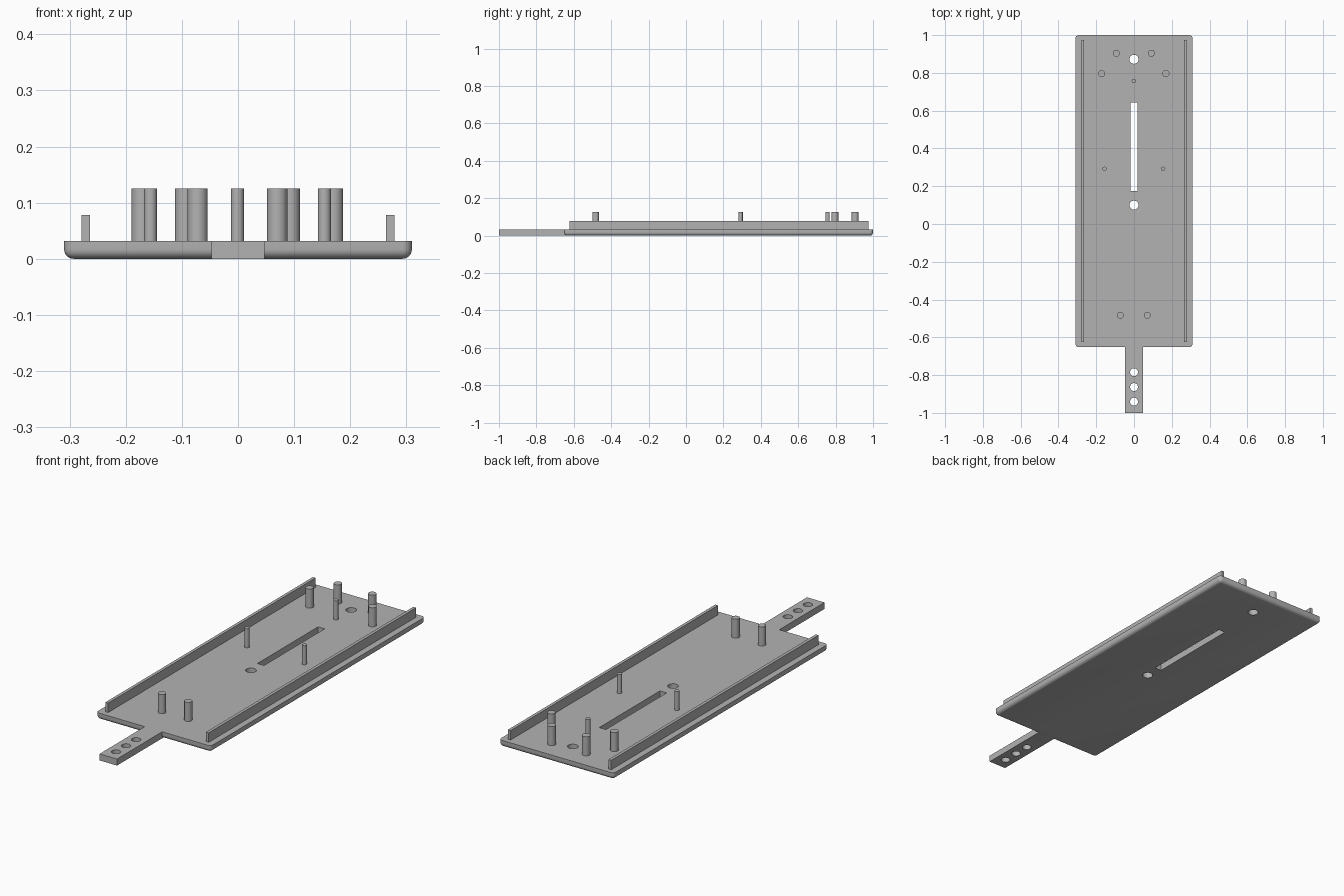
import bpy
import bmesh
from math import radians

default = bpy.data.objects.get("Cube")
if default:
    bpy.data.objects.remove(default, do_unlink=True)

THICK = 0.032     # plate thickness
PEG_TOP = 0.125
RAIL_TOP = 0.078
EMBED = 0.004     # how far parts sink into the plate

gray = bpy.data.materials.new("light_gray")
gray.use_nodes = True
gray.diffuse_color = (0.45, 0.45, 0.45, 1)
gray.node_tree.nodes["Principled BSDF"].inputs["Base Color"].default_value = (0.45, 0.45, 0.45, 1)


def finish(bm, name):
    mesh = bpy.data.meshes.new(name)
    bm.to_mesh(mesh)
    bm.free()
    mesh.materials.append(gray)
    obj = bpy.data.objects.new(name, mesh)
    bpy.context.collection.objects.link(obj)
    return obj


def box(name, x0, x1, y0, y1, z0, z1, fillet=0):
    bm = bmesh.new()
    bmesh.ops.create_cube(bm, size=1)
    bmesh.ops.scale(bm, vec=(x1 - x0, y1 - y0, z1 - z0), verts=bm.verts)
    bmesh.ops.translate(bm, vec=((x0 + x1) / 2, (y0 + y1) / 2, (z0 + z1) / 2), verts=bm.verts)
    if fillet:
        # round everything except the top rim
        edges = [e for e in bm.edges if min(v.co.z for v in e.verts) < z0 + 0.001]
        bmesh.ops.bevel(bm, geom=edges, offset=fillet, segments=6, profile=0.5, affect='EDGES')
    return finish(bm, name)


def cylinder(name, x, y, radius, z0, z1):
    bm = bmesh.new()
    bmesh.ops.create_cone(bm, cap_ends=True, segments=32, radius1=radius, radius2=radius, depth=z1 - z0)
    bmesh.ops.translate(bm, vec=(x, y, (z0 + z1) / 2), verts=bm.verts)
    return finish(bm, name)


def smooth(obj):
    bpy.ops.object.select_all(action='DESELECT')
    obj.select_set(True)
    bpy.context.view_layer.objects.active = obj
    bpy.ops.object.shade_smooth_by_angle(angle=radians(35))


def modify(obj, other, operation):
    mod = obj.modifiers.new(operation.title(), 'BOOLEAN')
    mod.operation = operation
    mod.solver = 'EXACT'
    mod.object = other
    bpy.context.view_layer.objects.active = obj
    bpy.ops.object.modifier_apply(modifier=mod.name)
    bpy.data.objects.remove(other, do_unlink=True)


# Base plate with rounded underside, joined to the handle tab
plate = box("base_plate", -0.31, 0.31, -0.652, 1.0, 0, THICK, fillet=0.017)
modify(plate, box("tab", -0.047, 0.047, -1.0, -0.6, 0, THICK), 'UNION')

# Round holes in plate and tab, then the long slot
holes = [(0.872, 0.024), (0.1, 0.024), (-0.785, 0.021), (-0.863, 0.021), (-0.94, 0.021)]
for y, radius in holes:
    modify(plate, cylinder("hole_cutter", 0, y, radius, -0.1, 0.1), 'DIFFERENCE')
modify(plate, box("slot_cutter", -0.018, 0.018, 0.175, 0.643, -0.1, 0.1), 'DIFFERENCE')
smooth(plate)

# Side rails
for side, s in (("left", 1), ("right", -1)):
    a, b = sorted((s * 0.264, s * 0.279))
    box(side + "_rail", a, b, -0.624, 0.975, THICK - EMBED, RAIL_TOP)

# Mirrored pairs of standing pegs, plus one in the middle
pegs = [("rear", 0.093, 0.904, 0.0185), ("rear_outer", 0.17, 0.796, 0.0185),
        ("middle", 0.155, 0.292, 0.0115), ("front", 0.071, -0.483, 0.018)]
for name, x, y, radius in pegs:
    for side, s in (("left", 1), ("right", -1)):
        smooth(cylinder(f"{side}_{name}_peg", s * x - 0.001, y, radius, THICK - EMBED, PEG_TOP))
smooth(cylinder("center_peg", -0.001, 0.757, 0.0115, THICK - EMBED, PEG_TOP))
